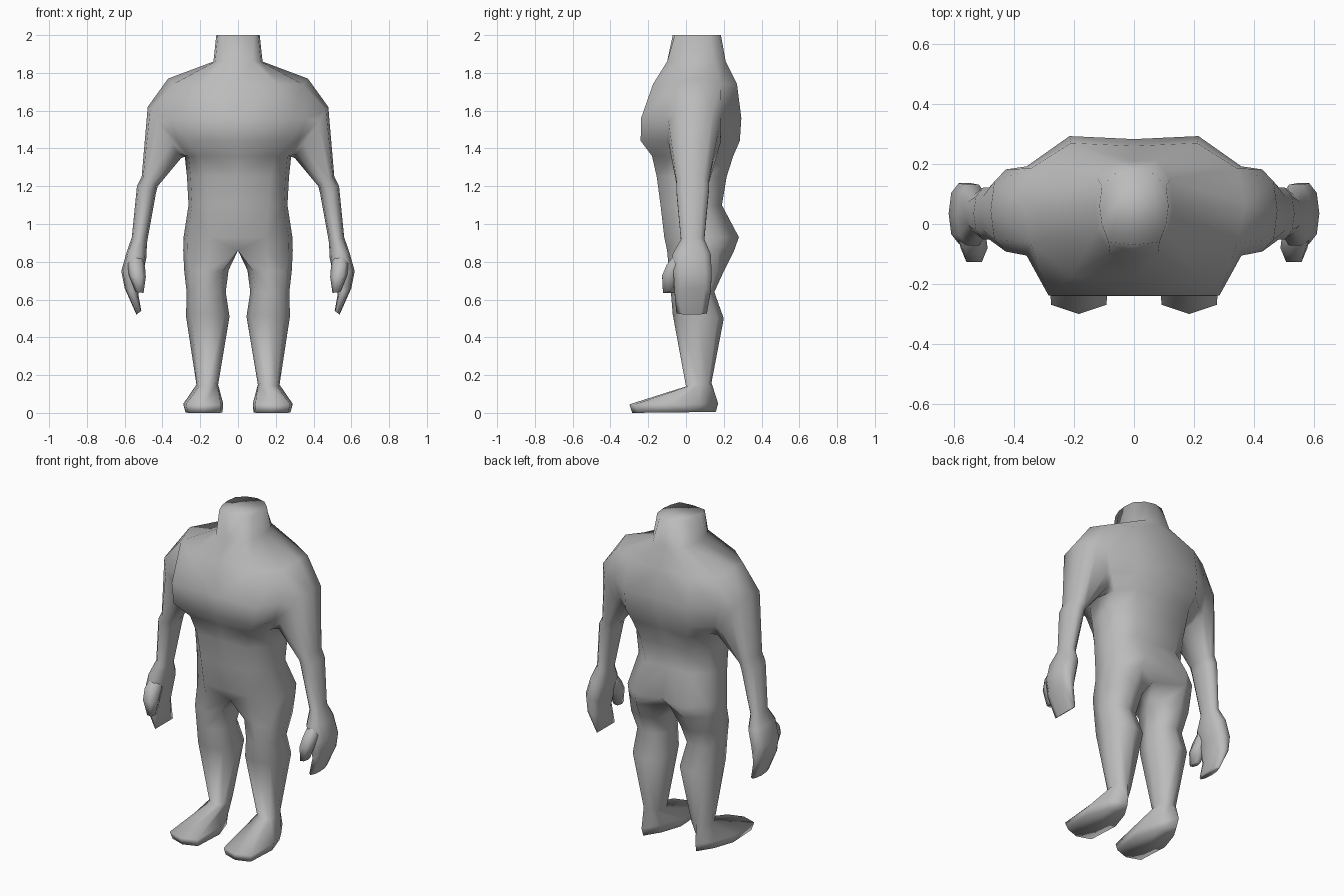
import bpy, bmesh, math

if "Cube" in bpy.data.objects:
    bpy.data.objects.remove(bpy.data.objects["Cube"])

skin = bpy.data.materials.new("grey_skin")
skin.diffuse_color = (0.5, 0.5, 0.5, 1)
skin.use_nodes = True
skin.node_tree.nodes["Principled BSDF"].inputs["Base Color"].default_value = skin.diffuse_color


def bridge(bm, a, b, closed=True, skip=()):
    """Quads between two vertex rings of equal length."""
    n = len(a)
    for i in range(n if closed else n - 1):
        if i not in skip:
            j = (i + 1) % n
            bm.faces.new((a[i], a[j], b[j], b[i]))


def loft(bm, start, rings):
    """Carry a closed ring through further rings and cap the end."""
    prev = start
    for pts in rings:
        cur = [bm.verts.new(p) for p in pts]
        bridge(bm, prev, cur)
        prev = cur
    bm.faces.new(prev)


def finish(bm, name):
    bmesh.ops.recalc_face_normals(bm, faces=bm.faces)
    me = bpy.data.meshes.new(name)
    bm.to_mesh(me)
    bm.free()
    me.materials.append(skin)
    ob = bpy.data.objects.new(name, me)
    bpy.context.collection.objects.link(ob)
    bpy.ops.object.select_all(action='DESELECT')
    ob.select_set(True)
    bpy.context.view_layer.objects.active = ob
    bpy.ops.object.shade_smooth_by_angle(angle=math.radians(100))
    mod = ob.modifiers.new("mirror", 'MIRROR')
    mod.use_clip = True
    return ob


def half_ring(z, w, yf, yb, wf, wb, dip_f, dip_b):
    """Half a torso section, front centre round the side to back centre."""
    def y(t):
        return yf + (yb - yf) * t
    back = .81 if z > 1.4 else .76
    return [(0, yf + dip_f, z), (wf, yf, z), (w * .93, y(.25), z), (w, y(.52), z),
            (w * .93, y(back), z), (wb, yb, z), (0, yb - dip_b, z)]


def arm_ring(xi, zi, xo, zo, yc, ry, p=1, n=10):
    """Tilted oval from an inner to an outer point; p below 1 squares it."""
    out = []
    for k in range(n):
        a = 2 * math.pi * k / n
        c, s = (math.copysign(abs(v) ** p, v) if abs(v) > 1e-6 else 0
                for v in (math.cos(a), math.sin(a)))
        t = (1 - c) / 2
        out.append((xi + (xo - xi) * t, yc - ry * s, zi + (zo - zi) * t))
    return out


def leg_ring(xi, xo, yf, yb, zf, zb, front=.75, heel=.75):
    """Eight-sided section starting at the inner side, then front, outer, back."""
    cx, rx, cy, ry = (xi + xo) / 2, (xo - xi) / 2, (yf + yb) / 2, (yb - yf) / 2
    s = [(-1, 0), (-front, -front), (0, -1), (front, -front),
         (1, 0), (heel, heel), (0, 1), (-heel, heel)]
    return [(cx + rx * u, cy + ry * v, zf + (zb - zf) * (v + 1) / 2) for u, v in s]


# Torso sections: height, half width, front, back, chest width, back width, centre dips
LEVELS = [
    (.86, .29, -.10, .255, .15, .16, .02, .09),
    (.93, .288, -.115, .28, .15, .15, 0, .04),
    (1.10, .262, -.135, .19, .16, .14, 0, .01),
    (1.25, .27, -.155, .215, .17, .16, 0, .01),
    (1.36, .282, -.18, .25, .20, .19, 0, .01),
    (1.44, .345, -.24, .285, .27, .21, 0, .01),
    (1.56, .385, -.238, .293, .285, .215, 0, .01),
    (1.74, .37, -.175, .27, .21, .21, 0, .01),
    (1.86, .13, -.10, .21, .08, .08, .0, .0),
    (2.00, .115, -.06, .17, .085, .06, -.01, -.015),
]
body = bmesh.new()
rings = [[body.verts.new(p) for p in half_ring(*lv)] for lv in LEVELS]
for i in range(len(rings) - 1):
    # leave the shoulder opening free between armpit and shoulder top
    bridge(body, rings[i], rings[i + 1], False, (2, 3) if 4 <= i <= 6 else ())
body.faces.new(rings[-1])

# Arm and hand grown out of the shoulder opening
lo, m1, m2, hi = rings[4:8]
for m in (m1, m2):
    body.verts.remove(m[3])
hi[3].co = (.37, .06, 1.77)
opening = [lo[3], lo[2], m1[2], m2[2], hi[2], hi[3], hi[4], m2[4], m1[4], lo[4]]
loft(body, opening, [arm_ring(*r) for r in (
    (.30, 1.35, .478, 1.62, .045, .142, .72),
    (.425, 1.20, .51, 1.25, .035, .09, .85),
    (.435, 1.16, .535, 1.20, .035, .09, .85),
    (.482, .90, .562, .93, .035, .065),
    (.485, .82, .59, .85, .03, .105, .8),
    (.508, .72, .618, .75, .035, .105, .8),
    (.528, .63, .60, .66, .035, .10, .8),
    (.512, .54, .538, .52, .03, .085))])

# Leg and foot grown out of the hip opening
crotch = body.verts.new((0, .05, .86))
loft(body, [crotch] + rings[0], [leg_ring(*r) for r in (
    (.05, .285, -.09, .205, .75, .76),
    (.065, .272, -.08, .15, .64, .64),
    (.045, .275, -.07, .20, .52, .50),
    (.105, .22, 0, .135, .14, .16),
    (.078, .29, -.30, .17, .045, .05, .87, .58),
    (.082, .278, -.285, .158, 0, .005, .87, .58))])
finish(body, "body")

# Thumb: tapered loft flowing from the front of the palm
thumb = bmesh.new()
base = [thumb.verts.new(p) for p in arm_ring(.505, .86, .57, .87, 0, .04, 1, 6)]
thumb.faces.new(base)
loft(thumb, base, [arm_ring(*r, .8, 6) for r in (
    (.492, .77, .585, .79, -.05, .058),
    (.488, .72, .578, .73, -.08, .052),
    (.50, .635, .542, .64, -.09, .036))])
finish(thumb, "thumb")
